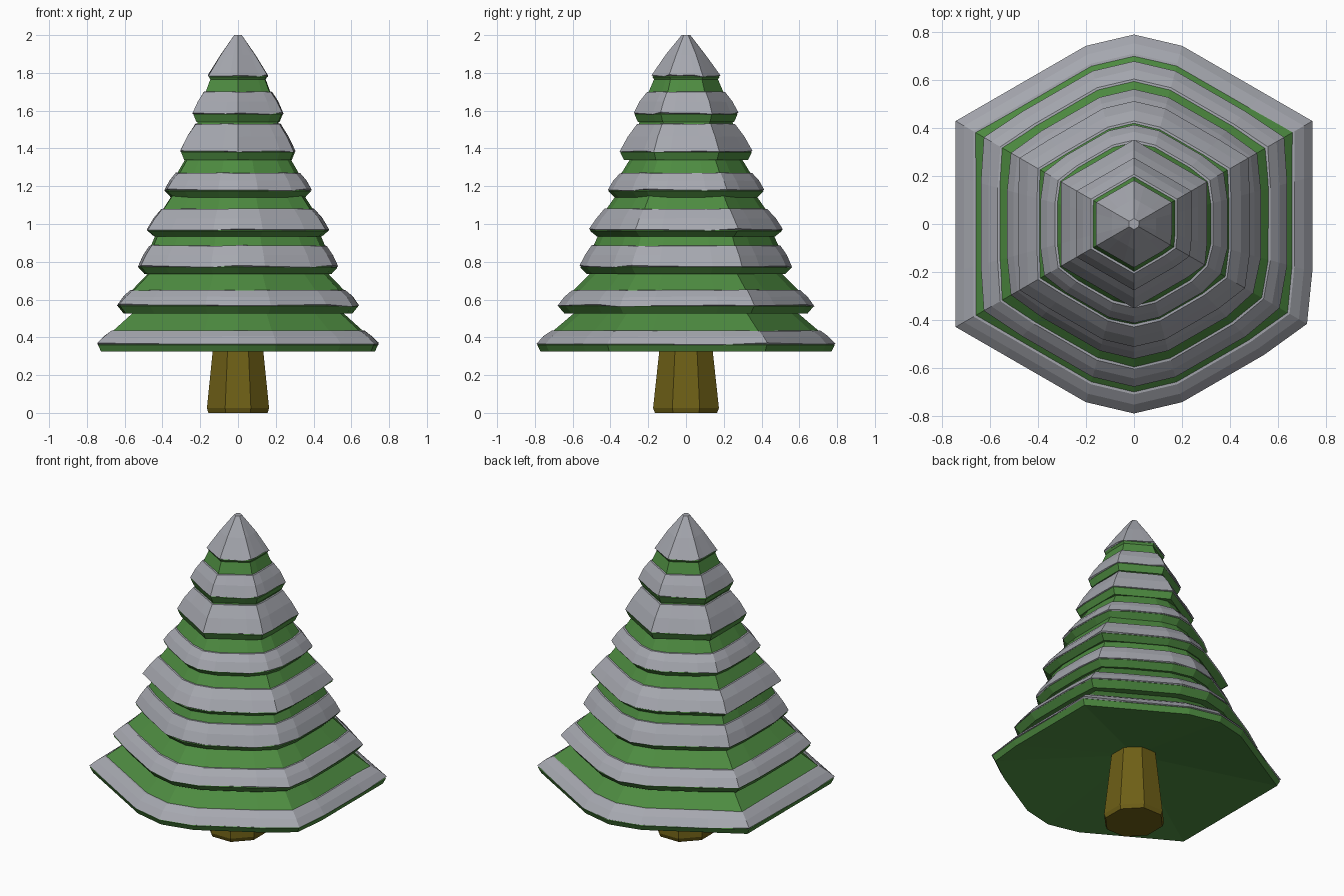
import bpy, bmesh, math, random

if "Cube" in bpy.data.objects:
    bpy.data.objects.remove(bpy.data.objects["Cube"])

random.seed(4)


def material(name, color):
    m = bpy.data.materials.new(name)
    m.diffuse_color = color
    m.use_nodes = True
    m.node_tree.nodes["Principled BSDF"].inputs["Base Color"].default_value = m.diffuse_color
    return m


GREEN = material("needles", (0.075, 0.26, 0.052, 1))
BROWN = material("bark", (0.155, 0.115, 0.008, 1))
SNOW = material("snow", (0.38, 0.39, 0.43, 1))


def hexagon(a, z, y_pull, side_pull, jit=0.0):
    """Ring of 18 points: a hexagon with apothem a along x and softened corners."""
    r = a / math.cos(math.pi / 6)
    corners = [(r * math.cos(math.radians(30 + 60 * k)),
                r * math.sin(math.radians(30 + 60 * k))) for k in range(6)]
    pts = []
    for k, (cx, cy) in enumerate(corners):
        pull = y_pull if k in (1, 4) else side_pull
        if k == 5:
            pull -= 0.03          # blunted front right corner
        px, py = corners[k - 1]
        nx, ny = corners[(k + 1) % 6]
        t = 0.27
        dz = random.uniform(-jit, jit)
        pts += [(cx + (px - cx) * t, cy + (py - cy) * t, z - dz * 0.6),
                (cx * pull, cy * pull, z + dz),
                (cx + (nx - cx) * t, cy + (ny - cy) * t, z + dz * 0.3)]
    return pts


def loft(name, rings, mat, bottom=True, top=True):
    bm = bmesh.new()
    vs = [[bm.verts.new(p) for p in ring] for ring in rings]
    n = len(vs[0])
    for lo, hi in zip(vs, vs[1:]):
        for i in range(n):
            j = (i + 1) % n
            bm.faces.new((lo[i], lo[j], hi[j], hi[i]))
    if bottom:
        bm.faces.new(vs[0][::-1])
    if top:
        bm.faces.new(vs[-1])
    me = bpy.data.meshes.new(name)
    bm.to_mesh(me)
    bm.free()
    ob = bpy.data.objects.new(name, me)
    bpy.context.collection.objects.link(ob)
    me.materials.append(mat)
    return ob


# Tapered trunk
def circle(rx, ry, z, n=8):
    return [(rx * math.cos(2 * math.pi * (i + 0.5) / n) * 1.06,
             ry * math.sin(2 * math.pi * (i + 0.5) / n) * 1.06, z) for i in range(n)]


loft("trunk", [circle(0.16, 0.168, 0), circle(0.168, 0.178, 0.025),
               circle(0.125, 0.132, 0.44)], BROWN)

# Tiers: bottom (x, z), rim (x, z), snow top (x, z), branch top (x, z), corner pulls
tiers = [
    ((0.725, 0.325), (0.745, 0.365), (0.665, 0.435), (0.55, 0.525), 0.92, 1.0),
    ((0.605, 0.525), (0.64, 0.57), (0.565, 0.65), (0.47, 0.735), 0.92, 0.98),
    ((0.495, 0.735), (0.53, 0.775), (0.465, 0.885), (0.435, 0.935), 0.92, 0.97),
    ((0.445, 0.935), (0.483, 0.97), (0.40, 1.08), (0.35, 1.14), 0.92, 0.99),
    ((0.355, 1.14), (0.39, 1.18), (0.325, 1.27), (0.275, 1.34), 0.92, 0.96),
    ((0.285, 1.34), (0.305, 1.385), (0.22, 1.53), (0.21, 1.545), 1.0, 1.0),
    ((0.22, 1.54), (0.24, 1.585), (0.175, 1.70), (0.145, 1.76), 1.0, 1.0),
    ((0.14, 1.755), (0.158, 1.785), (0.02, 2.0), (0.02, 1.98), 1.0, 1.0),
]
for i, (b, e, s, g, yp, sp) in enumerate(tiers, 1):
    last = i == len(tiers)
    s_in = 0.03 if last else s[0] - 0.004
    z_in = 1.93 if last else s[1]
    # Green branch skirt, the lowest one hollowed upwards around the trunk
    green = [hexagon(b[0], b[1], yp, sp), hexagon(e[0] - 0.004, e[1] - 0.006, yp, sp),
             hexagon(s_in, z_in, yp, sp)]
    if i == 1:
        green.insert(0, hexagon(0.10, 0.43, yp, sp))
    if not last:
        green.append(hexagon(g[0], g[1] + 0.01, yp, sp))
    loft(f"branches_{i}", green, GREEN)
    # Snow band lying over the rim
    jit = 0.008
    bulge = 0.003 if last else 0.005
    mid = ((e[0] + s[0]) / 2 + bulge, (e[1] + s[1]) / 2 + bulge)
    snow = [hexagon(e[0] - 0.012, e[1] - 0.006, yp, sp),
            hexagon(e[0], e[1], yp, sp, jit),
            hexagon(mid[0], mid[1], yp, sp, jit * 0.5),
            hexagon(s[0] + (0 if last else 0.005), s[1], yp, sp, 0 if last else jit * 0.4)]
    if not last:
        snow.append(hexagon(s[0] - 0.02, s[1] + 0.002, yp, sp))
    loft(f"snow_{i}", snow, SNOW, bottom=False, top=last)
